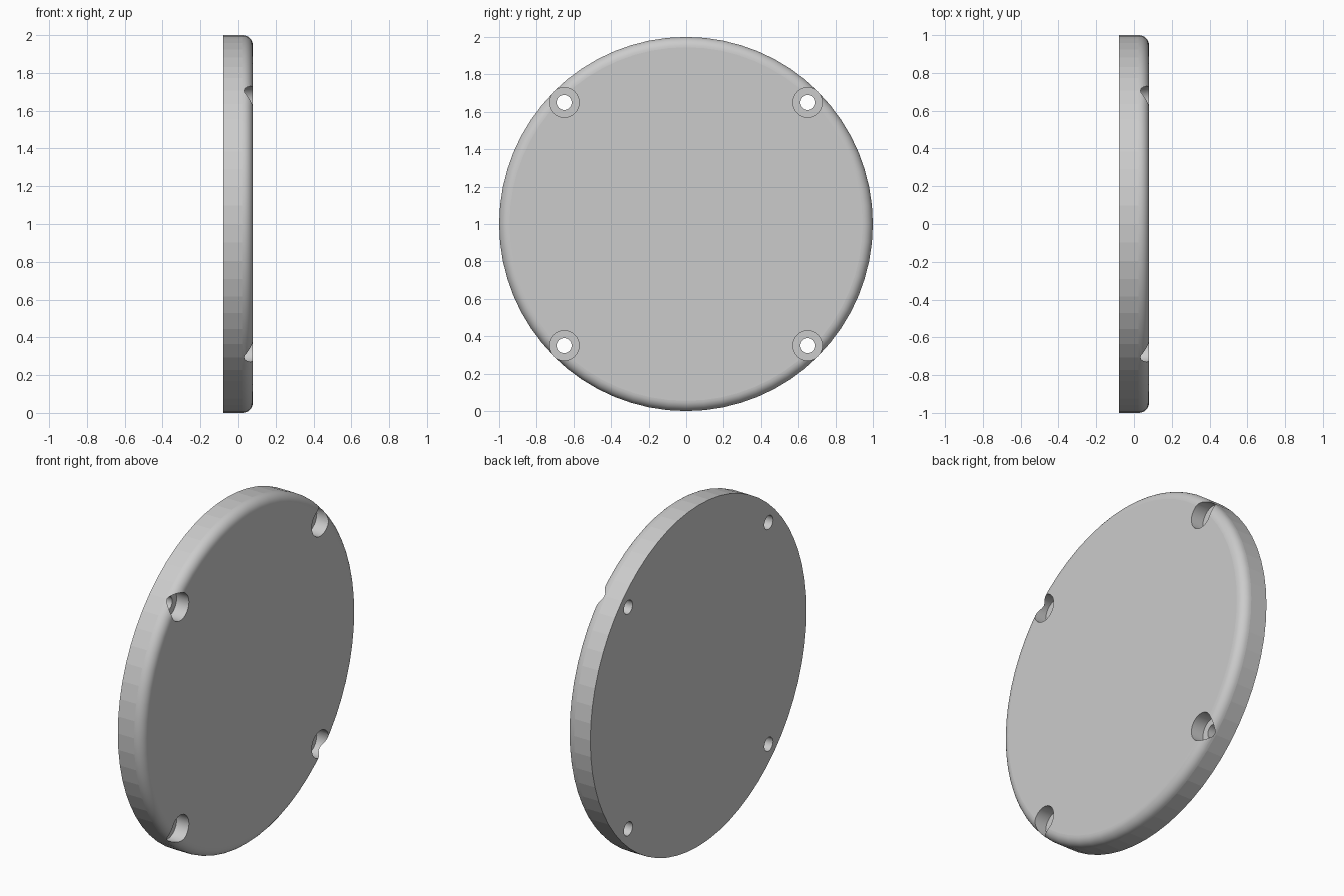
import bpy, bmesh, math
from mathutils import Matrix, Vector

if "Cube" in bpy.data.objects:
    bpy.data.objects.remove(bpy.data.objects["Cube"])

R, HALF, FILLET = 1.0, 0.08, 0.055
SIDES, STEPS = 64, 8
HOLE_POS, HOLE_R, BORE_R, BORE_FLOOR = 0.65, 0.04, 0.08, 0.0


def make_object(name, bm):
    mesh = bpy.data.meshes.new(name)
    bm.to_mesh(mesh)
    bm.free()
    obj = bpy.data.objects.new(name, mesh)
    bpy.context.collection.objects.link(obj)
    return obj


def lathe(name, profile, sides, centre):
    """Closed solid turned about the x axis from (x, radius) points."""
    bm = bmesh.new()
    rings = []
    for x, r in profile:
        rings.append([bm.verts.new(centre + Vector((x, r * math.cos(a), r * math.sin(a))))
                      for a in (2 * math.pi * i / sides for i in range(sides))])
    for a, b in zip(rings, rings[1:]):
        for i in range(sides):
            j = (i + 1) % sides
            bm.faces.new((a[i], a[j], b[j], b[i]))
    bm.faces.new(rings[0])
    bm.faces.new(rings[-1])
    bmesh.ops.recalc_face_normals(bm, faces=bm.faces)
    return make_object(name, bm)


# Round plate with a rounded edge on its outer (+x) face
profile = [(-HALF, R)]
for i in range(STEPS + 1):
    t = math.pi / 2 * i / STEPS
    profile.append((HALF - FILLET + FILLET * math.sin(t),
                    R - FILLET + FILLET * math.cos(t)))
plate = lathe("cover_plate", profile, SIDES, Vector((0, 0, 1)))

# Four counterbored screw holes
for sy in (-1, 1):
    for sz in (-1, 1):
        cutter = lathe("screw_hole_cutter",
                       [(-0.2, HOLE_R), (BORE_FLOOR, HOLE_R),
                        (BORE_FLOOR, BORE_R), (0.2, BORE_R)],
                       32, Vector((0, sy * HOLE_POS, 1 + sz * HOLE_POS)))
        cutter.hide_render = True
        cutter.hide_set(True)
        mod = plate.modifiers.new("screw_hole", 'BOOLEAN')
        mod.operation = 'DIFFERENCE'
        mod.solver = 'EXACT'
        mod.object = cutter

# Bake the holes in, then remove the cutters
bpy.context.view_layer.objects.active = plate
plate.select_set(True)
for mod in list(plate.modifiers):
    bpy.ops.object.modifier_apply(modifier=mod.name)
for obj in list(bpy.data.objects):
    if obj.name.startswith("screw_hole_cutter"):
        bpy.data.objects.remove(obj)

# Smooth rounded edge and bores, flat rim facets
bpy.ops.object.shade_smooth_by_angle(angle=math.radians(30))
for p in plate.data.polygons:
    radius = math.hypot(p.center.y, p.center.z - 1)
    if abs(p.normal.x) > 0.999 or (abs(p.normal.x) < 0.01 and radius > 0.995 and p.center.x < 0):
        p.use_smooth = False
